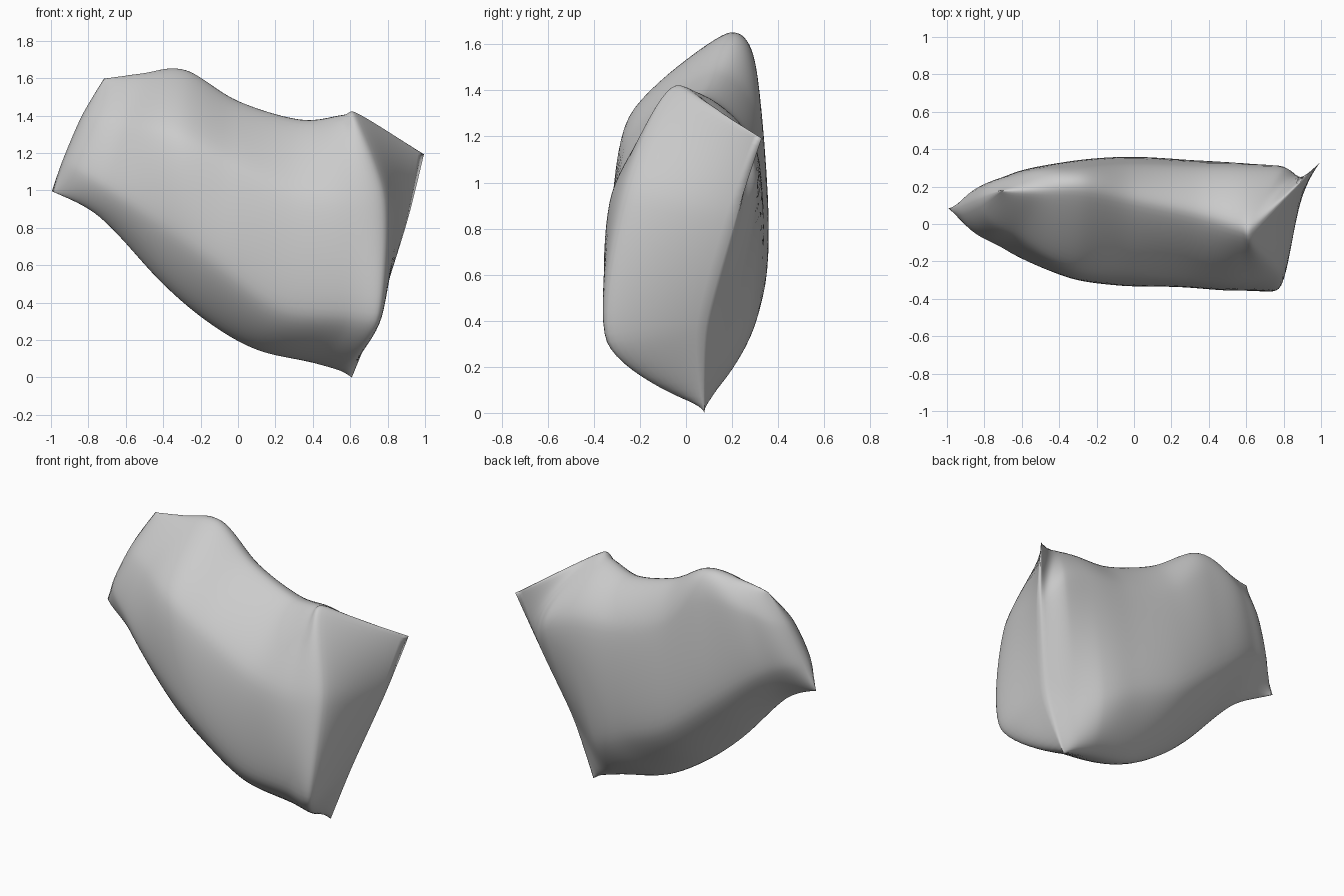
import bpy, bmesh
from mathutils import Vector

if "Cube" in bpy.data.objects:
    bpy.data.objects.remove(bpy.data.objects["Cube"])

# Ribs from left to right; each goes bottom, front low, front high, top, back high, back low.
# The two end ribs are thin edges, so their back repeats their front.
RIBS = [
    (0.00, [(-1, .09, 1.0), (-.94, .09, 1.17), (-.84, .13, 1.4), (-.72, .18, 1.6)]),
    (0.30, [(-.74, .03, .86), (-.7, -.13, 1.02), (-.6, -.08, 1.36), (-.52, .17, 1.625), (-.6, .27, 1.48), (-.72, .23, 1.1)]),
    (0.65, [(-.4, 0, .5), (-.38, -.26, .8), (-.33, -.24, 1.3), (-.28, .17, 1.64), (-.31, .305, 1.5), (-.4, .31, .85)]),
    (0.95, [(-.15, .02, .29), (-.1, -.31, .6), (-.03, -.27, 1.15), (0, .12, 1.48), (-.02, .32, 1.25), (-.08, .34, .6)]),
    (1.25, [(.1, .05, .15), (.22, -.305, .37), (.27, -.3, 1.0), (.33, .05, 1.38), (.3, .31, 1.15), (.22, .325, .47)]),
    (1.57, [(.4, .06, .08), (.58, -.325, .33), (.58, -.32, .95), (.56, -.02, 1.405), (.6, .31, 1.12), (.46, .275, .36)]),
    (1.75, [(.54, .07, .04), (.755, -.33, .31), (.79, -.25, .95), (.63, -.03, 1.42), (.8, .305, 1.04), (.61, .17, .32)]),
    (2.10, [(.61, .08, 0), (.76, .09, .38), (.91, .22, .84), (1.005, .34, 1.19)]),
]
STEPS_U, STEPS_V = 10, 12
TENSION = 0.8


def hermite(p, q, m, n, t):
    return ((2*t**3 - 3*t**2 + 1) * p + (t**3 - 2*t**2 + t) * m
            + (3*t**2 - 2*t**3) * q + (t**3 - t**2) * n)


def ring(points):
    """Smooth closed curve through the six points of a rib."""
    pts = [Vector(p) for p in points]
    if len(pts) == 4:
        pts += [pts[2], pts[1]]
    tan = [(pts[(i + 1) % 6] - pts[i - 1]) * TENSION / 2 for i in range(6)]
    return [hermite(pts[i], pts[(i + 1) % 6], tan[i], tan[(i + 1) % 6], k / STEPS_V)
            for i in range(6) for k in range(STEPS_V)]


us = [u for u, _ in RIBS]
rings = [ring(p) for _, p in RIBS]
last = len(us) - 1


def slope(i, j):
    a, b = max(i - 1, 0), min(i + 1, last)
    s = (rings[b][j] - rings[a][j]) / (us[b] - us[a])
    if i == 0:                       # blunt left edge
        s = Vector((s.x * .6, s.y * 2.2, s.z * .6))
    if i == last - 1:                # firm ridge along the right face
        s = s * .75
    return s


# Skin between the ribs
bm = bmesh.new()
rows = []
count = 6 * STEPS_V
for i in range(last):
    h = us[i + 1] - us[i]
    for k in range(STEPS_U + (i == last - 1)):
        rows.append([bm.verts.new(hermite(rings[i][j], rings[i + 1][j], slope(i, j) * h,
                                          slope(i + 1, j) * h, k / STEPS_U))
                     for j in range(count)])
for a, b in zip(rows, rows[1:]):
    for j in range(count):
        n = (j + 1) % count
        bm.faces.new((a[j], a[n], b[n], b[j]))

# Close the thin end edges and rest the body on the floor
bmesh.ops.remove_doubles(bm, verts=bm.verts, dist=0.0005)
for _ in range(2):
    bmesh.ops.smooth_vert(bm, verts=bm.verts, factor=0.3,
                          use_axis_x=True, use_axis_y=True, use_axis_z=True)
low = min(v.co.z for v in bm.verts)
bmesh.ops.translate(bm, verts=bm.verts, vec=(0, 0, -low))
bmesh.ops.recalc_face_normals(bm, faces=bm.faces)
for f in bm.faces:
    f.smooth = True
mesh = bpy.data.meshes.new("rock_body")
bm.to_mesh(mesh)
bm.free()
bpy.context.collection.objects.link(bpy.data.objects.new("rock_body", mesh))
